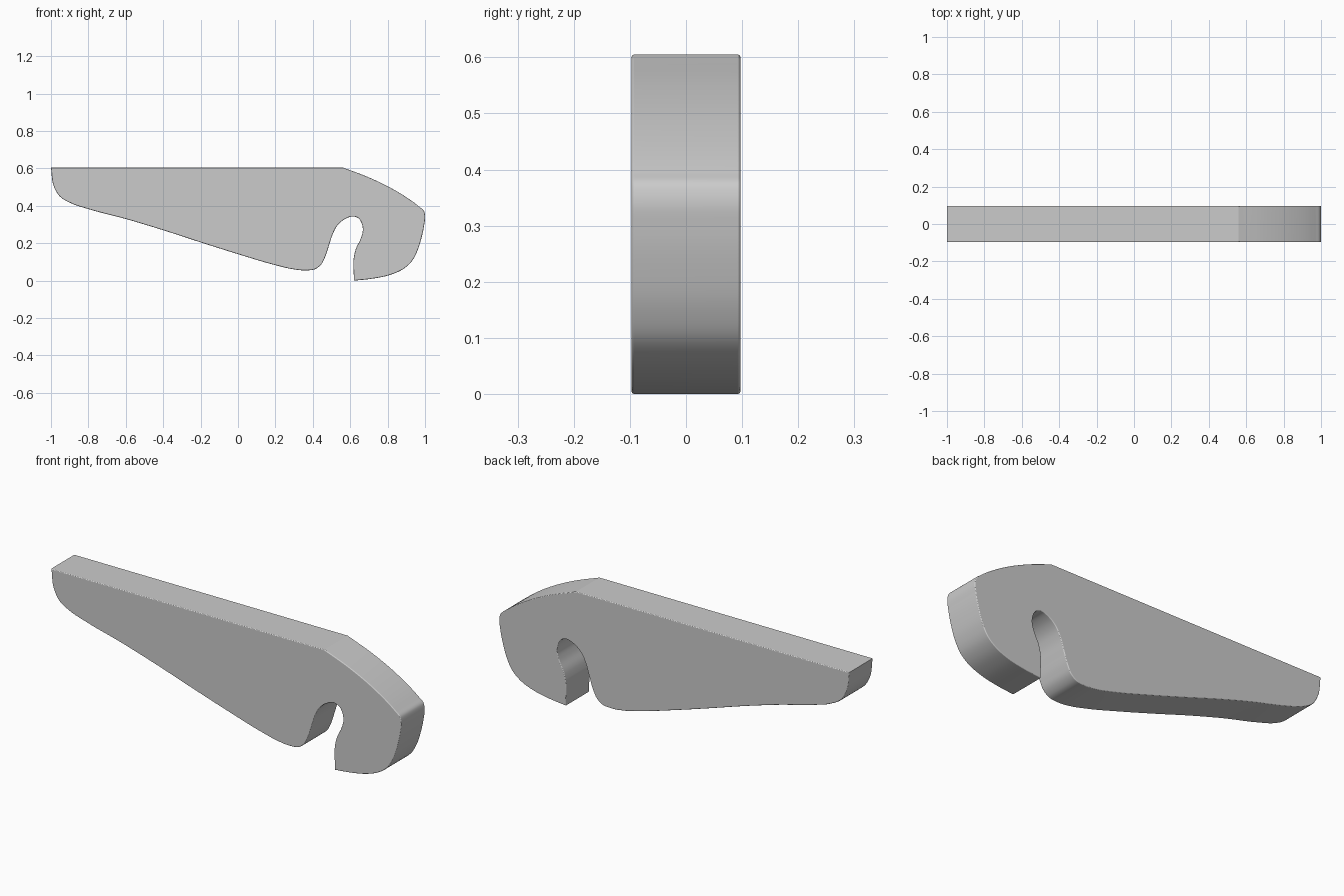
import bpy, bmesh, math
from mathutils import Vector

if "Cube" in bpy.data.objects:
    bpy.data.objects.remove(bpy.data.objects["Cube"])

HALF = 0.097      # half thickness in y
ROUND = 0.005     # small rounding of the side edges


def smooth_run(pts, steps=6):
    """Points along a smooth curve through pts (end point left out)."""
    p = [Vector(q) for q in pts]
    if len(p) == 2:
        return [p[0]]
    p = [2 * p[0] - p[1]] + p + [2 * p[-1] - p[-2]]
    out = []
    for a, b, c, d in zip(p, p[1:], p[2:], p[3:]):
        # tangents scaled to chord lengths so uneven spacing does not ripple
        l0, l1, l2 = (b - a).length, (c - b).length, (d - c).length
        t1 = ((b - a) / l0 * l1 + (c - b) / l1 * l0) / (l0 + l1) * l1
        t2 = ((c - b) / l1 * l2 + (d - c) / l2 * l1) / (l1 + l2) * l1
        for i in range(steps):
            t = i / steps
            out.append(b * (2*t**3 - 3*t**2 + 1) + t1 * (t**3 - 2*t**2 + t)
                       + c * (3*t**2 - 2*t**3) + t2 * (t**3 - t**2))
    return out


# Side profile (x, z), split into runs at its sharp corners
runs = [
    # straight top edge
    [(-1, .605), (.56, .605)],
    # sloping nose, front end and hook underside
    [(.56, .605), (.70, .552), (.84, .483), (.97, .395), (.993, .375),
     (1, .35), (.995, .295), (.98, .225), (.955, .15), (.925, .098),
     (.88, .06), (.81, .03), (.72, .011), (.62, 0)],
    # slot, rounded heel, tapering underside and rounded tail
    [(.62, 0), (.62, .13), (.63, .17), (.656, .225), (.667, .265),
     (.66, .31), (.642, .335), (.615, .343), (.57, .328), (.53, .293),
     (.507, .25), (.487, .19), (.465, .125), (.445, .087), (.413, .062),
     (.36, .055), (.29, .062), (.20, .083), (0, .142), (-.2, .205),
     (-.4, .27), (-.6, .33), (-.8, .383), (-.89, .413), (-.955, .453),
     (-.985, .505), (-1, .605)],
]
outline = [q for r in runs for q in smooth_run(r)]

# Extrude the profile across y and round both side rims
bm = bmesh.new()
front = bm.faces.new([bm.verts.new((x, -HALF, z)) for x, z in outline])
ext = bmesh.ops.extrude_face_region(bm, geom=[front], use_keep_orig=True)
bmesh.ops.translate(bm, vec=(0, 2 * HALF, 0),
                    verts=[v for v in ext["geom"] if isinstance(v, bmesh.types.BMVert)])
bmesh.ops.recalc_face_normals(bm, faces=bm.faces)
rims = [e for e in bm.edges if abs(e.verts[0].co.y - e.verts[1].co.y) < 1e-5]
bmesh.ops.bevel(bm, geom=rims, offset=ROUND, segments=4, profile=0.5,
                affect='EDGES', clamp_overlap=False)

mesh = bpy.data.meshes.new("hooked_lever")
bm.to_mesh(mesh)
bm.free()
lever = bpy.data.objects.new("hooked_lever", mesh)
bpy.context.collection.objects.link(lever)
bpy.context.view_layer.objects.active = lever
lever.select_set(True)
bpy.ops.object.shade_smooth_by_angle(angle=math.radians(19))

# Keep the big side faces flat next to the rounded rims
weighted = lever.modifiers.new("flat_sides", 'WEIGHTED_NORMAL')
weighted.keep_sharp = True
